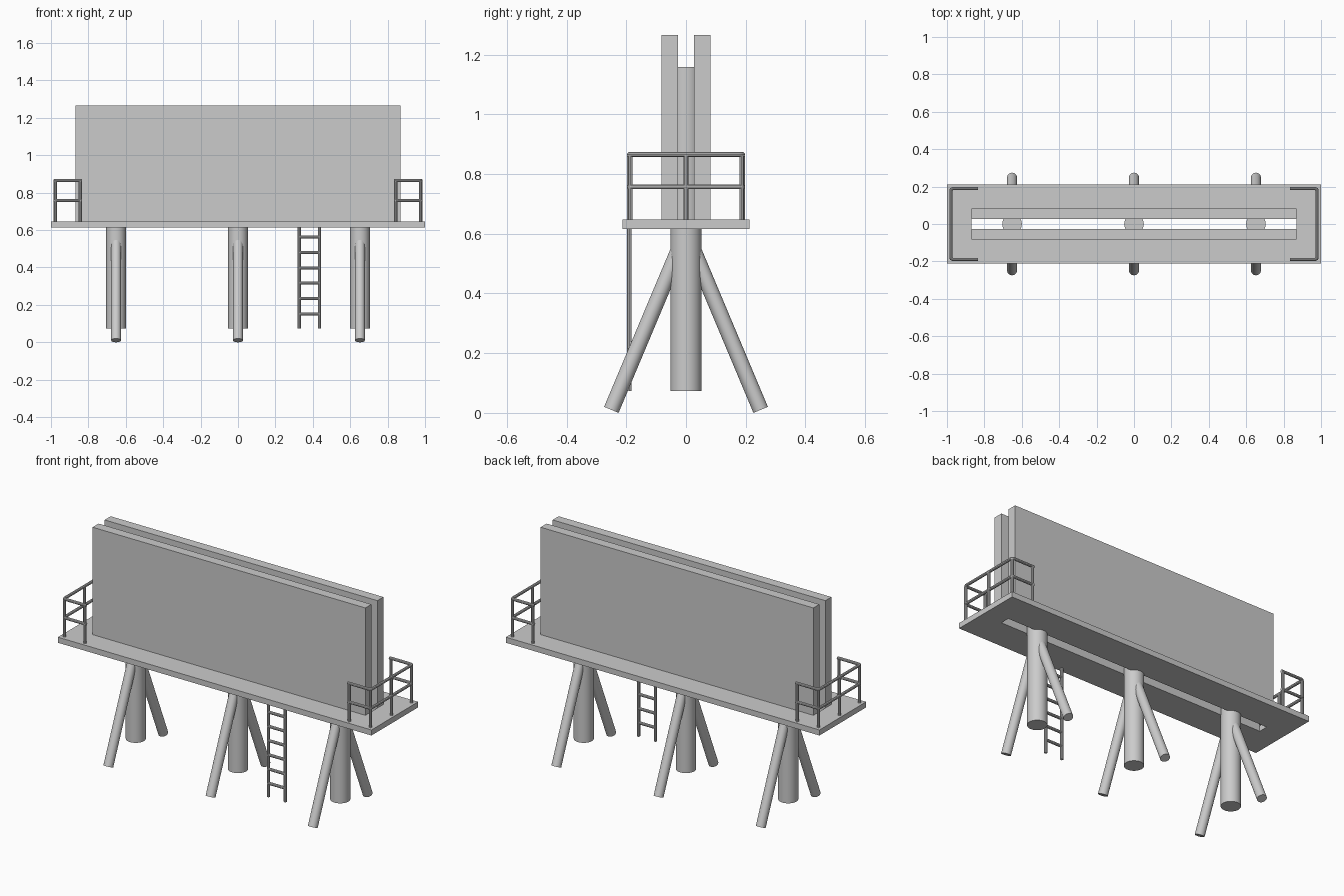
import bpy, bmesh, math
from mathutils import Vector

if "Cube" in bpy.data.objects:
    bpy.data.objects.remove(bpy.data.objects["Cube"])

DECK_Z0, DECK_Z1 = 0.615, 0.647
GAP = 0.0275          # half width of the slot between the panels
PANEL_X = 0.87
TUBE = 0.0085         # rail and ladder tube radius


def finish(name, bm, smooth=False):
    bmesh.ops.recalc_face_normals(bm, faces=bm.faces)
    me = bpy.data.meshes.new(name)
    bm.to_mesh(me)
    bm.free()
    ob = bpy.data.objects.new(name, me)
    bpy.context.collection.objects.link(ob)
    if smooth:
        smooth_object(ob)
    return ob


def smooth_object(ob):
    bpy.ops.object.select_all(action='DESELECT')
    ob.select_set(True)
    bpy.context.view_layer.objects.active = ob
    bpy.ops.object.shade_smooth_by_angle(angle=math.radians(35))


def box(name, lo, hi):
    lo, hi = Vector(lo), Vector(hi)
    bm = bmesh.new()
    bmesh.ops.create_cube(bm, size=1)
    bmesh.ops.scale(bm, vec=hi - lo, verts=bm.verts)
    bmesh.ops.translate(bm, vec=(lo + hi) / 2, verts=bm.verts)
    return finish(name, bm)


def rod(name, a, b, r, sides=32):
    a, b = Vector(a), Vector(b)
    bm = bmesh.new()
    bmesh.ops.create_cone(bm, cap_ends=True, segments=sides, radius1=r,
                          radius2=r, depth=(b - a).length)
    bm.transform((b - a).to_track_quat('Z', 'Y').to_matrix().to_4x4())
    bmesh.ops.translate(bm, vec=(a + b) / 2, verts=bm.verts)
    return finish(name, bm, True)


def rounded(points, r=0.014, n=5):
    """Path with its inner corners rounded off."""
    p = [Vector(q) for q in points]
    out = [p[0]]
    for a, c, b in zip(p, p[1:], p[2:]):
        s, e = c + (a - c).normalized() * r, c + (b - c).normalized() * r
        for i in range(n + 1):
            t = i / n
            out.append(s * (1 - t) ** 2 + c * 2 * t * (1 - t) + e * t ** 2)
    return out + [p[-1]]


def tubes(name, paths, r):
    cu = bpy.data.curves.new(name, 'CURVE')
    cu.dimensions = '3D'
    cu.bevel_depth = r
    cu.bevel_resolution = 3
    cu.use_fill_caps = True
    for path in paths:
        sp = cu.splines.new('POLY')
        sp.points.add(len(path) - 1)
        for pt, co in zip(sp.points, path):
            pt.co = (*co, 1)
    ob = bpy.data.objects.new(name, cu)
    bpy.context.collection.objects.link(ob)
    bpy.ops.object.select_all(action='DESELECT')
    ob.select_set(True)
    bpy.context.view_layer.objects.active = ob
    bpy.ops.object.convert(target='MESH')
    smooth_object(bpy.context.view_layer.objects.active)


# deck with a long central slot
bm = bmesh.new()
corners = [(-1, -1), (1, -1), (1, 1), (-1, 1)]
outer = [bm.verts.new((x, y * 0.2125, DECK_Z0)) for x, y in corners]
inner = [bm.verts.new((x * PANEL_X, y * GAP, DECK_Z0)) for x, y in corners]
for i in range(4):
    j = (i + 1) % 4
    bm.faces.new((outer[i], outer[j], inner[j], inner[i]))
ext = bmesh.ops.extrude_face_region(bm, geom=bm.faces[:], use_keep_orig=True)
bmesh.ops.translate(bm, vec=(0, 0, DECK_Z1 - DECK_Z0),
                    verts=[g for g in ext['geom'] if isinstance(g, bmesh.types.BMVert)])
finish("deck", bm)

# two display panels
box("front_panel", (-PANEL_X, -0.0825, DECK_Z1), (PANEL_X, -GAP, 1.266))
box("back_panel", (-PANEL_X, GAP, DECK_Z1), (PANEL_X, 0.0825, 1.266))

# posts, each with a pair of slanted braces
for label, x in (("left", -0.652), ("middle", 0), ("right", 0.652)):
    rod(label + "_post", (x, 0, 0.074), (x, 0, 1.159), 0.0525)
    for side, s in (("front", -1), ("back", 1)):
        rod(f"{label}_{side}_brace", (x, s * 0.25, 0.0102),
            (x, s * 0.018, 0.562), 0.0263, 24)

# end railings
for label, s in (("left", -1), ("right", 1)):
    xo, xi, y = s * 0.979, s * 0.843, 0.1895
    top, mid = 0.865, 0.757
    paths = [rounded([(xi - s * TUBE, -y, z), (xo, -y, z), (xo, y, z), (xi - s * TUBE, y, z)])
             for z in (top, mid)]
    for px, py in ((xi, -y), (xo, -y), (xo, 0), (xo, y), (xi, y)):
        h = top - 0.004
        d = 0.003 if abs(py) > 0 and px == xo else 0
        cx, cy = px - s * d, py - math.copysign(d, py)
        paths.append([(cx, cy, DECK_Z1), (cx, cy, h)])
    tubes(label + "_railing", paths, TUBE)

# ladder
ly, x0, x1 = -0.19, 0.327, 0.435
paths = [[(x, ly, 0.074), (x, ly, DECK_Z0 + 0.005)] for x in (x0, x1)]
paths += [[(x0, ly, 0.152 + i * 0.082), (x1, ly, 0.152 + i * 0.082)] for i in range(6)]
tubes("ladder", paths, TUBE)
